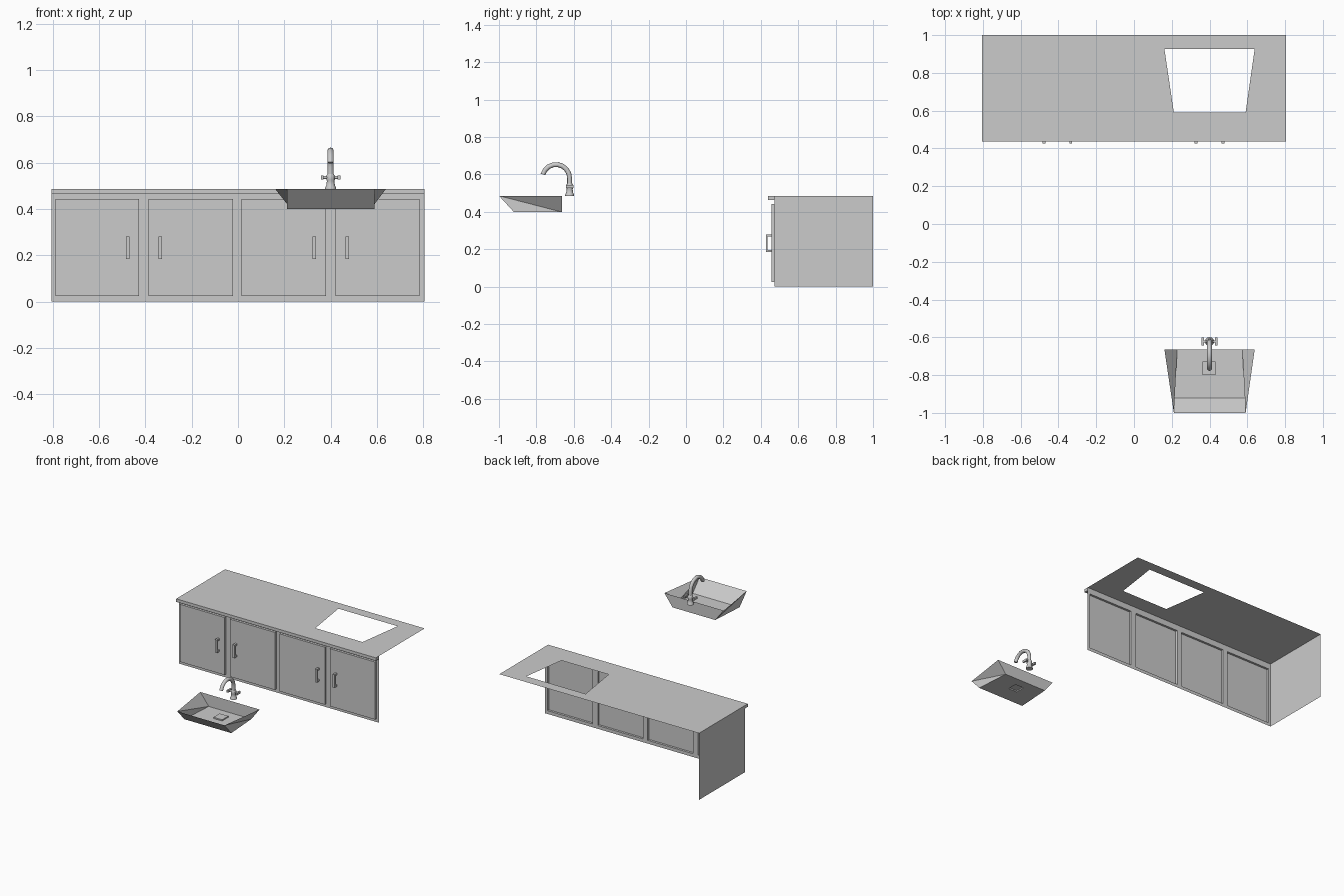
import bpy, bmesh, math
from mathutils import Matrix, Vector

cube = bpy.data.objects.get("Cube")
if cube:
    bpy.data.objects.remove(cube, do_unlink=True)

GREY = (0.6, 0.6, 0.6, 1)
mat = bpy.data.materials.new("plain grey")
mat.use_nodes = True
mat.diffuse_color = GREY
mat.node_tree.nodes["Principled BSDF"].inputs["Base Color"].default_value = GREY

W = 0.805                  # half width of the unit
FRONT, BACK = 0.473, 1.0   # cabinet depth range
TOP = 0.486                # worktop height


def add_object(name, bm, recalc=True):
    bmesh.ops.remove_doubles(bm, verts=bm.verts, dist=0.0005)
    if recalc:
        bmesh.ops.recalc_face_normals(bm, faces=bm.faces)
    mesh = bpy.data.meshes.new(name)
    bm.to_mesh(mesh)
    bm.free()
    mesh.materials.append(mat)
    obj = bpy.data.objects.new(name, mesh)
    bpy.context.scene.collection.objects.link(obj)
    return obj


def face(bm, *points):
    return bm.faces.new([bm.verts.new(p) for p in points])


def box(bm, lo, hi, skip=()):
    """Box between two corners, leaving out the named sides."""
    (x0, y0, z0), (x1, y1, z1) = lo, hi
    sides = {
        "front": [(x0, y0, z0), (x1, y0, z0), (x1, y0, z1), (x0, y0, z1)],
        "back": [(x1, y1, z0), (x0, y1, z0), (x0, y1, z1), (x1, y1, z1)],
        "left": [(x1, y0, z0), (x1, y1, z0), (x1, y1, z1), (x1, y0, z1)],
        "right": [(x0, y1, z0), (x0, y0, z0), (x0, y0, z1), (x0, y1, z1)],
        "top": [(x0, y0, z1), (x1, y0, z1), (x1, y1, z1), (x0, y1, z1)],
        "bottom": [(x0, y1, z0), (x1, y1, z0), (x1, y0, z0), (x0, y0, z0)],
    }
    for key, pts in sides.items():
        if key not in skip:
            face(bm, *pts)


def ring(bm, outer, inner):
    """Flat sheet between an outer outline and a hole."""
    for i in range(4):
        j = (i + 1) % 4
        face(bm, outer[i], outer[j], inner[j], inner[i])


def outline(x0, x1, x2, x3, y0, y1, z):
    """Four corners: front edge x0 to x1, back edge x3 to x2."""
    return [(x0, y0, z), (x1, y0, z), (x2, y1, z), (x3, y1, z)]


# Front panel: frame sheet around four hollow, raised doors
doors = [(-0.788, -0.427), (-0.386, -0.022), (0.016, 0.38), (0.422, 0.785)]
DOOR_Y, DOOR_Z0, DOOR_Z1 = 0.457, 0.024, 0.443
xs = [-W] + [x for d in doors for x in d] + [W]
zs = [0, DOOR_Z0, DOOR_Z1, TOP]
bm = bmesh.new()
for i, (a, b) in enumerate(zip(xs, xs[1:])):
    for j, (c, d) in enumerate(zip(zs, zs[1:])):
        if i % 2 and j == 1:
            box(bm, (a, DOOR_Y, c), (b, FRONT, d), skip=("back",))
        else:
            face(bm, (a, FRONT, c), (b, FRONT, c), (b, FRONT, d), (a, FRONT, d))
add_object("door_front", bm, recalc=False)

# Single side panel
bm = bmesh.new()
face(bm, (-W, BACK, 0), (-W, FRONT, 0), (-W, FRONT, TOP), (-W, BACK, TOP))
add_object("side_panel", bm, recalc=False)

# Worktop sheet with basin opening, and its front lip
LIP_Y = 0.438
bm = bmesh.new()
ring(bm, outline(-W, W, W, -W, LIP_Y, BACK, TOP),
     outline(0.211, 0.591, 0.639, 0.161, 0.59, 0.926, TOP))
box(bm, (-W, LIP_Y, 0.464), (W, FRONT, TOP), skip=("top", "back"))
add_object("worktop", bm, recalc=False)

# Bracket handles
y0, z0, z1, t, depth = 0.427, 0.184, 0.28, 0.013, 0.01
profile = [(DOOR_Y, z0), (y0, z0), (y0, z1), (DOOR_Y, z1),
           (DOOR_Y, z1 - t), (y0 + depth, z1 - t), (y0 + depth, z0 + t), (DOOR_Y, z0 + t)]
for n, x in enumerate((-0.477, -0.335, 0.329, 0.471)):
    bm = bmesh.new()
    f = face(bm, *[(x - 0.0075, y, z) for y, z in profile])
    new = bmesh.ops.extrude_face_region(bm, geom=[f], use_keep_orig=True)["geom"]
    bmesh.ops.translate(bm, vec=(0.015, 0, 0),
                        verts=[v for v in new if isinstance(v, bmesh.types.BMVert)])
    add_object(f"door_handle_{n + 1}", bm)

# Basin: creased side walls, sloping front, upright back, raised drain plate
CX, FLOOR = 0.4, 0.399
rim = outline(0.211, 0.591, 0.639, 0.161, -1.0, -0.664, TOP)
low = outline(0.212, 0.59, 0.573, 0.229, -0.92, -0.664, FLOOR)
drain = outline(0.362, 0.432, 0.432, 0.362, -0.80, -0.729, FLOOR)
bm = bmesh.new()
ring(bm, low, drain)
box(bm, drain[0], (drain[2][0], drain[2][1], FLOOR + 0.009), skip=("bottom",))
face(bm, rim[0], rim[1], low[1], low[0])
face(bm, rim[2], rim[3], low[3], low[2])
for f, b in ((0, 3), (1, 2)):
    face(bm, rim[f], low[f], low[b])
    face(bm, rim[f], low[b], rim[b])
add_object("basin", bm)

# Tap body: turned profile
TAP = Vector((CX, -0.622, TOP))
bm = bmesh.new()
turned = [(0, 0), (0.024, 0), (0.024, 0.006), (0.019, 0.014), (0.016, 0.035),
          (0.018, 0.04), (0.018, 0.058), (0.013, 0.066), (0, 0.066)]
verts = [bm.verts.new((TAP.x + r, TAP.y, TAP.z + z)) for r, z in turned]
edges = [bm.edges.new(pair) for pair in zip(verts, verts[1:])]
bmesh.ops.spin(bm, geom=verts + edges, cent=TAP, axis=(0, 0, 1),
               angle=math.tau, steps=12, use_duplicate=False)
body = add_object("tap_body", bm)

# Curved spout: circle swept along riser and arch
bm = bmesh.new()
R, ARC_Z = 0.073, 0.58
path = [(TAP.y, TAP.z + 0.06, 0)]
for i in range(9):
    a = math.radians(164 * i / 8)
    path.append((TAP.y - R + R * math.cos(a), ARC_Z + R * math.sin(a), a))
loops = []
for y, z, a in path:
    place = Matrix.Translation((CX, y, z)) @ Matrix.Rotation(a, 4, "X")
    loops.append(bmesh.ops.create_circle(bm, segments=10, radius=0.013, matrix=place,
                                         cap_ends=False)["verts"])
for a, b in zip(loops, loops[1:]):
    for i in range(10):
        j = (i + 1) % 10
        bm.faces.new((a[i], a[j], b[j], b[i]))
bm.faces.new(loops[-1])
spout = add_object("tap_spout", bm)

# Tap levers: cross bar with a grip at each end
bm = bmesh.new()
bar = Matrix.Translation(TAP + Vector((0, 0, 0.05))) @ Matrix.Rotation(math.pi / 2, 4, "Y")
bmesh.ops.create_cone(bm, cap_ends=True, segments=10, radius1=0.006, radius2=0.006,
                      depth=0.07, matrix=bar)
for s in (-1, 1):
    c = TAP + Vector((s * 0.036, 0, 0.05))
    half = Vector((0.006, 0.02, 0.008))
    box(bm, c - half, c + half)
levers = add_object("tap_levers", bm)

# Smooth the round tap parts
bpy.ops.object.select_all(action="DESELECT")
for obj in (body, spout, levers):
    obj.select_set(True)
bpy.context.view_layer.objects.active = body
bpy.ops.object.shade_smooth_by_angle(angle=math.radians(40))
